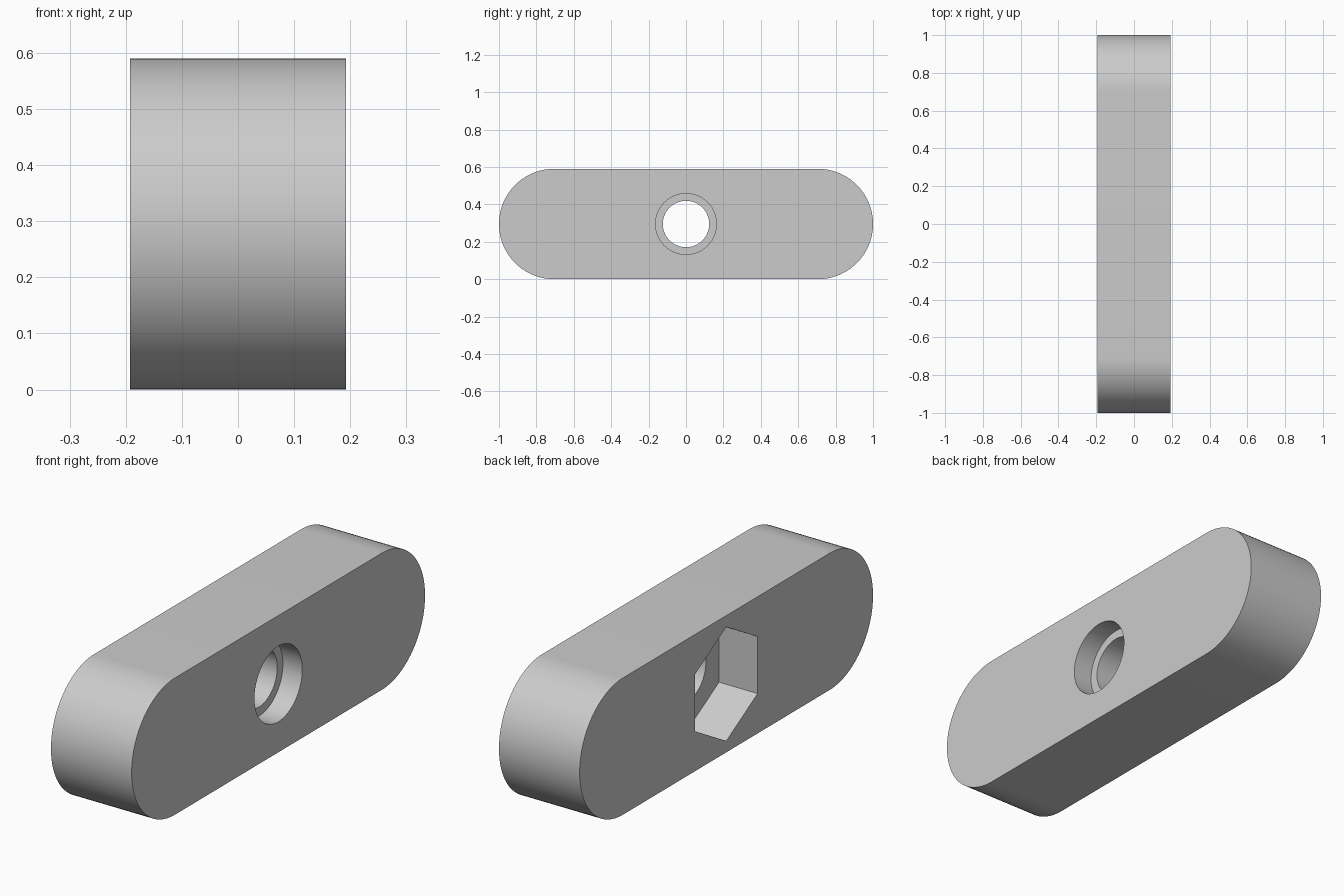
import bpy
import bmesh
from math import cos, sin, pi, radians

HALF_W, RADIUS, LENGTH = 0.1925, 0.295, 2.0
MID_Z = RADIUS

if "Cube" in bpy.data.objects:
    bpy.data.objects.remove(bpy.data.objects["Cube"], do_unlink=True)

grey = bpy.data.materials.new("plain grey")
grey.use_nodes = True
colour = (0.6, 0.6, 0.6, 1)
grey.diffuse_color = colour
grey.node_tree.nodes["Principled BSDF"].inputs["Base Color"].default_value = colour


def prism(name, outline, x0, x1):
    """Extrude a (y, z) outline along x."""
    bm = bmesh.new()
    face = bm.faces.new([bm.verts.new((x0, y, z)) for y, z in outline])
    ext = bmesh.ops.extrude_face_region(bm, geom=[face])
    verts = [v for v in ext["geom"] if isinstance(v, bmesh.types.BMVert)]
    bmesh.ops.translate(bm, verts=verts, vec=(x1 - x0, 0, 0))
    bmesh.ops.recalc_face_normals(bm, faces=bm.faces)
    mesh = bpy.data.meshes.new(name)
    bm.to_mesh(mesh)
    bm.free()
    mesh.materials.append(grey)
    obj = bpy.data.objects.new(name, mesh)
    bpy.context.collection.objects.link(obj)
    return obj


def ring(radius, sides):
    """Regular polygon with a corner at the top."""
    return [(radius * sin(2 * pi * i / sides), MID_Z + radius * cos(2 * pi * i / sides))
            for i in range(sides)]


# Rounded bar: two half circles joined by straight edges
STEPS = 48
reach = LENGTH / 2 - RADIUS
outline = []
for side in (1, -1):
    for i in range(STEPS + 1):
        a = pi * i / STEPS
        outline.append((side * (reach + RADIUS * sin(a)), MID_Z + side * RADIUS * cos(a)))
bar = prism("rounded_bar", outline, -HALF_W, HALF_W)

# Through hole, round counterbore on the left, hexagonal nut pocket on the right
cutters = [
    prism("bolt_hole_cutter", ring(0.124, 64), -HALF_W - 0.1, HALF_W + 0.1),
    prism("counterbore_cutter", ring(0.163, 64), HALF_W - 0.092, HALF_W + 0.1),
    prism("nut_pocket_cutter", ring(0.246, 6), -HALF_W - 0.1, -HALF_W + 0.184),
]
bpy.context.view_layer.objects.active = bar
for cutter in cutters:
    cutter.hide_render = True
    mod = bar.modifiers.new(cutter.name, "BOOLEAN")
    mod.operation = "DIFFERENCE"
    mod.solver = "EXACT"
    mod.object = cutter
    bpy.ops.object.modifier_apply(modifier=mod.name)
    bpy.data.objects.remove(cutter, do_unlink=True)

# Smooth curved walls, crisp rims
bpy.ops.object.select_all(action="DESELECT")
bar.select_set(True)
bpy.ops.object.shade_smooth_by_angle(angle=radians(30))
